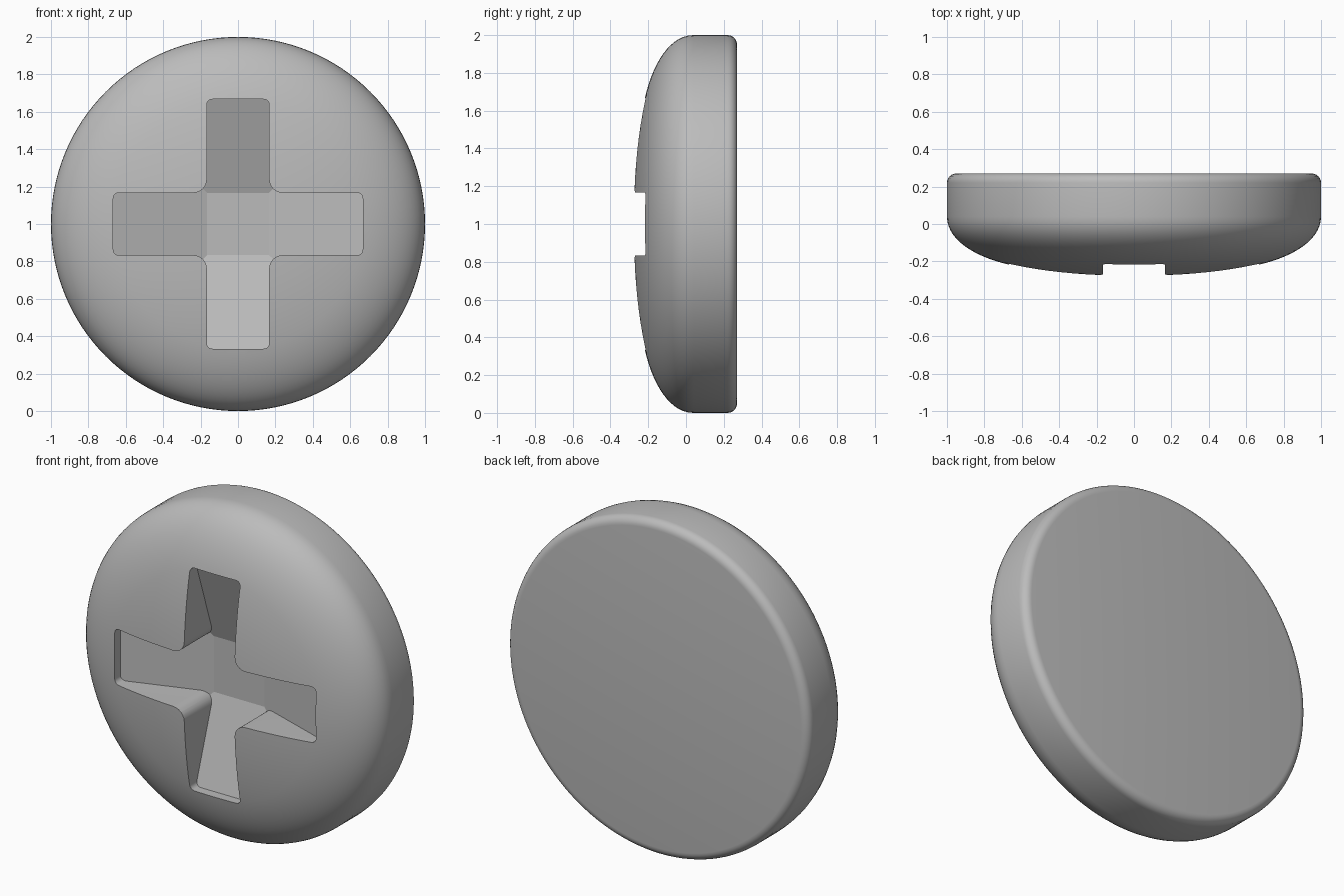
import bpy, bmesh
from math import cos, sin, pi
from mathutils import Matrix, Vector

cube = bpy.data.objects.get("Cube")
if cube:
    bpy.data.objects.remove(cube, do_unlink=True)

SEGMENTS = 128
RADIUS, BACK, FILLET = 1.0, 0.27, 0.05
ARM, REACH = 0.167, 0.667            # half width and reach of the cross arms
FLOOR, END_FLOOR = 0.01, -0.16       # recess depth at the centre and arm ends

grey = bpy.data.materials.new("plain grey")
grey.use_nodes = True
colour = (0.5, 0.5, 0.5, 1)
grey.diffuse_color = colour
grey.node_tree.nodes["Principled BSDF"].inputs["Base Color"].default_value = colour


def make_object(name, bm):
    bmesh.ops.recalc_face_normals(bm, faces=bm.faces)
    mesh = bpy.data.meshes.new(name)
    bm.to_mesh(mesh)
    bm.free()
    obj = bpy.data.objects.new(name, mesh)
    obj.data.materials.append(grey)
    bpy.context.collection.objects.link(obj)
    return obj


def bezier(a, b, c, d, steps):
    a, b, c, d = map(Vector, (a, b, c, d))
    for i in range(steps + 1):
        t = i / steps
        s = 1 - t
        yield a*s**3 + b*3*s*s*t + c*3*s*t*t + d*t**3


# Half profile (radius, depth): shallow dome, rounded shoulder, filleted back
profile = list(bezier((0, -0.28), (0.25, -0.28), (0.48, -0.26), (0.67, -0.217), 10))
profile += list(bezier((0.67, -0.217), (0.84, -0.178), (1, -0.09), (1, 0.04), 14))[1:]
for i in range(7):
    a = i / 6 * pi / 2
    profile.append(Vector((RADIUS - FILLET + FILLET * cos(a), BACK - FILLET + FILLET * sin(a))))

# Screw head turned around the y axis
bm = bmesh.new()
verts = [bm.verts.new((r, y, 0)) for r, y in profile]
edges = [bm.edges.new(pair) for pair in zip(verts, verts[1:])]
bmesh.ops.spin(bm, geom=verts + edges, cent=(0, 0, 0), axis=(0, 1, 0),
               angle=2 * pi, steps=SEGMENTS, use_merge=True)
bmesh.ops.remove_doubles(bm, verts=bm.verts, dist=1e-5)
rim = [e for e in bm.edges if e.is_boundary]
bmesh.ops.contextual_create(bm, geom=rim)
bmesh.ops.translate(bm, verts=bm.verts, vec=(0, 0, 1))
head = make_object("screw_head", bm)

# Cross cutter: one corner of the outline turned four times, then extruded
bm = bmesh.new()
outline = []
for k in range(4):
    turn = Matrix.Rotation(-k * pi / 2, 3, "Y")
    for x, z in ((REACH, -ARM), (REACH, ARM), (ARM, ARM)):
        outline.append(bm.verts.new(turn @ Vector((x, -0.6, z))))
face = bm.faces.new(outline)
extruded = bmesh.ops.extrude_face_region(bm, geom=[face])["geom"]
bmesh.ops.translate(bm, verts=[v for v in extruded if isinstance(v, bmesh.types.BMVert)],
                    vec=(0, FLOOR + 0.6, 0))
bmesh.ops.recalc_face_normals(bm, faces=bm.faces)


def round_corners(is_inner, size):
    chosen = [e for e in bm.edges
              if abs(e.verts[0].co.y - e.verts[1].co.y) > 0.3
              and (Vector((e.verts[0].co.x, e.verts[0].co.z)).length < 0.3) == is_inner]
    bmesh.ops.bevel(bm, geom=chosen, offset=size, offset_type="OFFSET",
                    segments=6, profile=0.5, affect="EDGES")


round_corners(True, 0.07)
round_corners(False, 0.03)

# Slope the arm floors towards the centre
rise, run = FLOOR - END_FLOOR, REACH - ARM
for k in range(4):
    turn = Matrix.Rotation(k * pi / 2, 3, "Y")
    cut = bmesh.ops.bisect_plane(bm, geom=bm.verts[:] + bm.edges[:] + bm.faces[:],
                                 plane_co=turn @ Vector((ARM, FLOOR, 0)),
                                 plane_no=turn @ Vector((rise, run, 0)),
                                 clear_outer=True, dist=1e-5)
    bmesh.ops.holes_fill(bm, edges=[e for e in bm.edges if e.is_boundary], sides=0)
bmesh.ops.translate(bm, verts=bm.verts, vec=(0, 0, 1))
cutter = make_object("cross_recess_cutter", bm)
cutter.hide_render = True

# Cut the recess into the head
boolean = head.modifiers.new("cross recess", "BOOLEAN")
boolean.operation = "DIFFERENCE"
boolean.solver = "EXACT"
boolean.object = cutter
bpy.ops.object.select_all(action="DESELECT")
head.select_set(True)
bpy.context.view_layer.objects.active = head
bpy.ops.object.modifier_apply(modifier=boolean.name)
bpy.data.objects.remove(cutter, do_unlink=True)
bpy.ops.object.shade_smooth_by_angle(angle=0.27)
